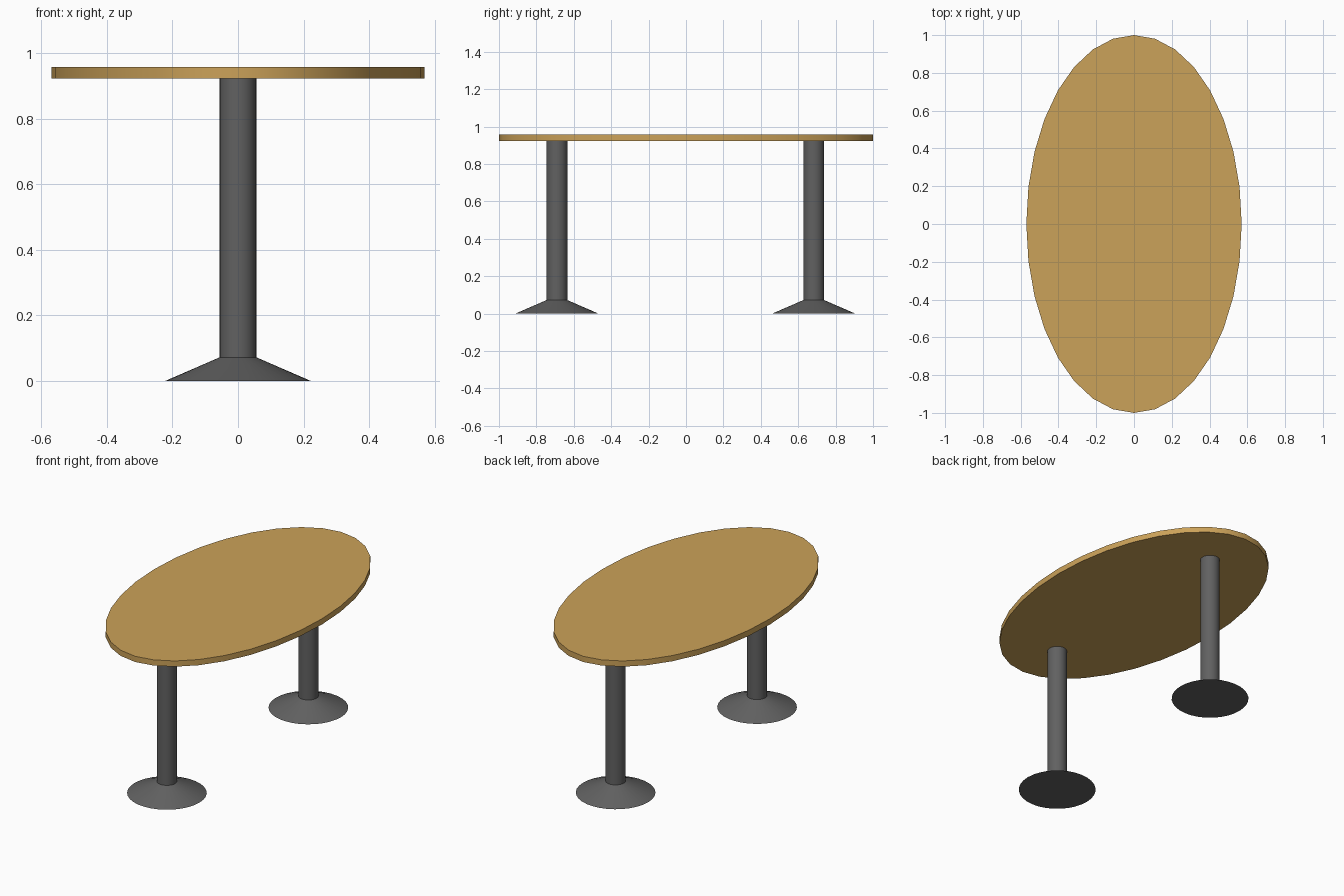
import bpy
import math

if "Cube" in bpy.data.objects:
    bpy.data.objects.remove(bpy.data.objects["Cube"])

SIDES = 32
BASE_TOP, TOP_UNDER, TOP_UPPER = 0.072, 0.923, 0.958
COLUMN_R, BASE_R = 0.056, 0.222


def material(name, color):
    mat = bpy.data.materials.new(name)
    mat.diffuse_color = color
    mat.use_nodes = True
    mat.node_tree.nodes["Principled BSDF"].inputs["Base Color"].default_value = mat.diffuse_color
    return mat


def frustum(name, r_low, r_high, z_low, z_high, y, mat):
    """Upright capped cone or cylinder between two heights."""
    bpy.ops.mesh.primitive_cone_add(
        vertices=SIDES, radius1=r_low, radius2=r_high, depth=z_high - z_low,
        location=(0, y, (z_low + z_high) / 2))
    obj = bpy.context.object
    obj.name = name
    obj.data.materials.append(mat)
    bpy.ops.object.shade_smooth_by_angle(angle=math.radians(20))
    return obj


wood = material("wood", (0.60, 0.36, 0.10, 1))
metal = material("dark_metal", (0.12, 0.12, 0.12, 1))

# Oval tabletop
top = frustum("tabletop", 1, 1, TOP_UNDER, TOP_UPPER, 0, wood)
top.scale.x = 0.57
bpy.ops.object.transform_apply(location=False, rotation=False, scale=True)

# Two pedestals: flared foot and round column
for side, y in (("front", -0.69), ("back", 0.683)):
    frustum(side + "_foot", BASE_R, COLUMN_R, 0, BASE_TOP, y, metal)
    frustum(side + "_column", COLUMN_R, COLUMN_R, BASE_TOP, TOP_UNDER, y, metal)
